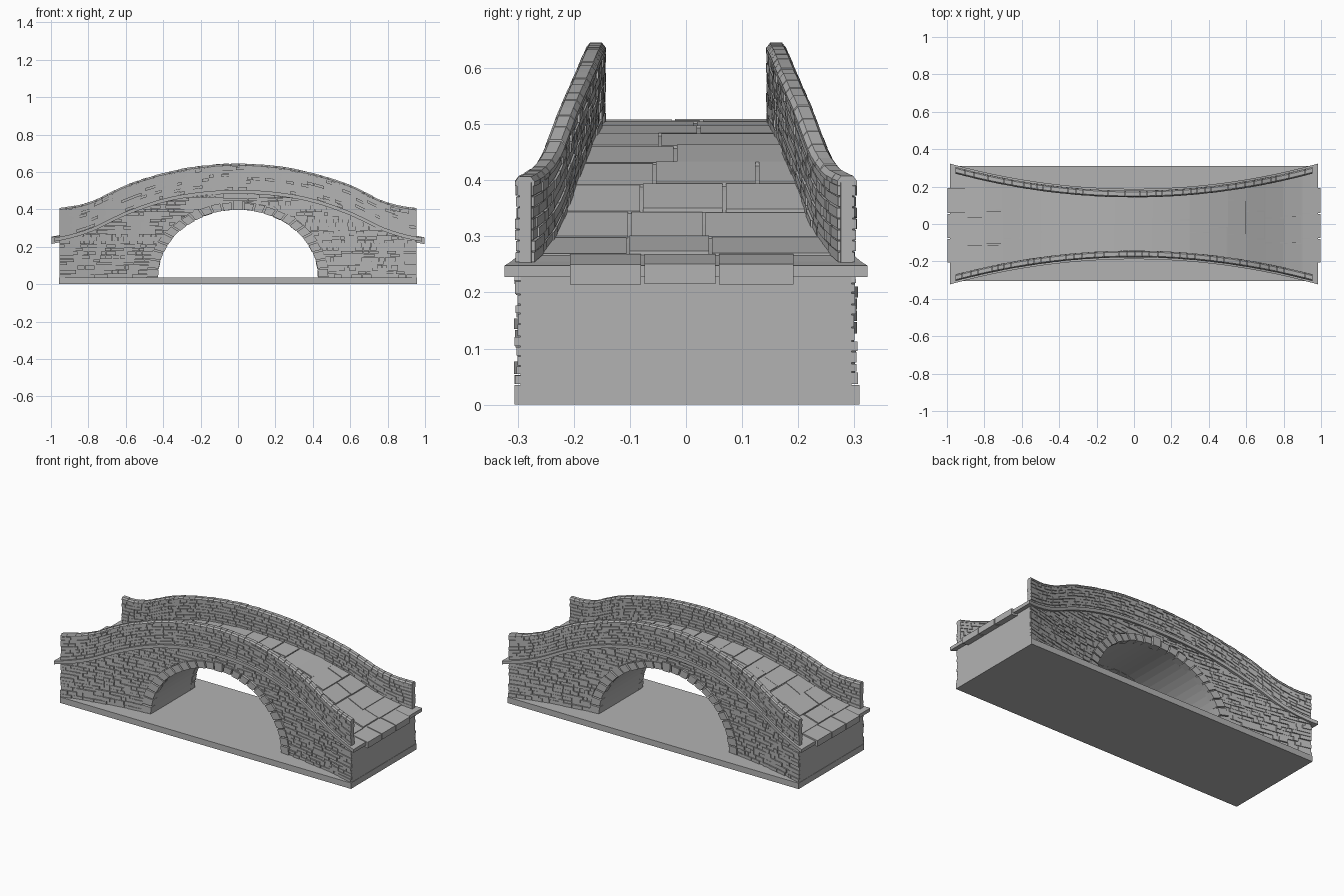
import bpy, bmesh, math, random

if "Cube" in bpy.data.objects:
    bpy.data.objects.remove(bpy.data.objects["Cube"])
random.seed(7)
R = random.uniform

stone_mat = bpy.data.materials.new("grey stone")
stone_mat.diffuse_color = (0.45, 0.45, 0.45, 1)
stone_mat.use_nodes = True
stone_mat.node_tree.nodes["Principled BSDF"].inputs["Base Color"].default_value = stone_mat.diffuse_color

END = 0.955                      # wall ends in x
BASE = 0.035                     # top of base plate
DECK = [.503, .493, .457, .388, .295, .246]      # heights at |x| = 0, .2 ... 1
TOP = [.645, .633, .594, .53, .437, .404]


def curve(tab, x):
    """Smooth symmetric height curve through a small table."""
    t = min(abs(x), 0.9999) / 0.2
    i = int(t)
    t -= i
    p0, p1, p2 = tab[abs(i - 1)], tab[i], tab[i + 1]
    p3 = tab[i + 2] if i + 2 < len(tab) else p2
    return p1 + .5 * t * (p2 - p0 + t * (2*p0 - 5*p1 + 4*p2 - p3 + t * (3*(p1 - p2) + p3 - p0)))


def deck(x): return curve(DECK, x)
def top(x): return curve(TOP, x)
def width(x): return 0.174 + 0.127 * (x / END) ** 2


def finish(bm, name):
    bmesh.ops.remove_doubles(bm, verts=bm.verts, dist=1e-6) if name == "base_plate" else None
    bmesh.ops.recalc_face_normals(bm, faces=bm.faces)
    me = bpy.data.meshes.new(name)
    bm.to_mesh(me)
    bm.free()
    me.materials.append(stone_mat)
    ob = bpy.data.objects.new(name, me)
    bpy.context.collection.objects.link(ob)
    return ob


def loft(bm, rings):
    """Closed tube through equal-sized rings, capped at both ends."""
    vs = [[bm.verts.new(p) for p in r] for r in rings]
    n = len(vs[0])
    for a, b in zip(vs, vs[1:]):
        for i in range(n):
            j = (i + 1) % n
            bm.faces.new((a[i], a[j], b[j], b[i]))
    bm.faces.new(vs[0])
    bm.faces.new(vs[-1])


def block(bm, quad, side, a, b):
    """Stone with an (x, z) outline, lying between offsets a and b from the curved wall line."""
    pts = []
    for p in quad:
        if not pts or math.dist(p, pts[-1]) > 1e-4:
            pts.append(p)
    if math.dist(pts[0], pts[-1]) < 1e-4:
        pts.pop()
    if len(pts) > 2:
        loft(bm, [[(x, side * (width(x) + o), z) for x, z in pts] for o in (a, b)])


def joints(x0, x1, lo, hi):
    """Random stone joints along a course."""
    xs = [x0]
    while x1 - xs[-1] > hi * 1.3:
        xs.append(xs[-1] + R(lo, hi))
    return xs + [x1]


def span(a, b, n): return [a + (b - a) * i / n for i in range(n + 1)]


# base plate
bm = bmesh.new()
loft(bm, [[(x, -.306, 0), (x, .309, 0), (x, .309, BASE), (x, -.306, BASE)] for x in (-.957, .957)])
finish(bm, "base_plate")

# solid core with the arched opening
A, B = 0.43, 0.365               # intrados
A2, B2 = 0.485, 0.402            # extrados
xs = span(-END, -A, 14)[:-1] + [-A * math.cos(math.pi * i / 32) for i in range(33)] + span(A, END, 14)[1:]
rings = []
for x in xs:
    bot = BASE - .005 + B * math.sqrt(max(0, 1 - (x / A) ** 2)) + .005
    w, t = width(x) - .006, deck(x) - .015
    rings.append([(x, -w, bot), (x, w, bot), (x, w, t), (x, -w, t)])
bm = bmesh.new()
loft(bm, rings)
finish(bm, "bridge_core")

# voussoirs round both arch mouths
bm = bmesh.new()
N = 25
for side in (-1, 1):
    for i in range(N):
        key = i == N // 2
        g = .0 if key else .012
        t0, t1 = (math.pi * (i + g) / N + .008), (math.pi * (i + 1 - g) / N - .008)
        d, e = R(0, .004), (.012 if key else R(-.003, .004))
        quad = [((A - d) * math.cos(t0), BASE + (B - d) * math.sin(t0)),
                ((A2 + e) * math.cos(t0), BASE + (B2 + e) * math.sin(t0)),
                ((A2 + e) * math.cos(t1), BASE + (B2 + e) * math.sin(t1)),
                ((A - d) * math.cos(t1), BASE + (B - d) * math.sin(t1))]
        block(bm, quad, side, -.03, R(.007, .011) + (.004 if key else 0))
finish(bm, "arch_stones")


# limits of a spandrel course at height z
def arch_x(z):
    k = (z - BASE) / (B2 + .002)
    return A2 * math.sqrt(1 - k * k) if k < 1 else 0


def deck_x(z):
    lo, hi = 0, END
    if deck(END) - .018 > z:
        return END
    for _ in range(30):
        m = (lo + hi) / 2
        lo, hi = (m, hi) if deck(m) - .018 > z else (lo, m)
    return lo


# spandrel walls in level courses of rubble
bm = bmesh.new()
for side in (-1, 1):
    for half in (-1, 1):
        z = BASE + .001
        while z < .482:
            z1 = min(z + R(.015, .024), .485)
            za, zb = z + .001, z1 - .001
            la, lb, ha, hb = arch_x(za), arch_x(zb), deck_x(za), deck_x(zb)
            js = joints(min(la, lb), max(ha, hb) + R(0, .003), .022, .062)
            for x0, x1 in zip(js, js[1:]):
                x0, x1 = x0 + .001, x1 - .001
                cl = lambda x, l, h: max(l, min(h, x))
                quad = [(cl(x0, la, ha), za), (cl(x1, la, ha), za),
                        (cl(x1, lb, hb), zb), (cl(x0, lb, hb), zb)]
                if max(p[0] for p in quad) - min(p[0] for p in quad) > .004:
                    block(bm, [(half * x, zz) for x, zz in quad], side, -.028, R(-.002, .006))
            z = z1
finish(bm, "spandrel_stones")

# deck ribbon, projecting as a thin ledge on both faces
bm = bmesh.new()
rings = []
for x in span(-.985, .985, 48):
    w, t = width(x) + .014, deck(x)
    rings.append([(x, -w, t - .02), (x, w, t - .02), (x, w, t), (x, -w, t)])
loft(bm, rings)
finish(bm, "deck_ledge")

# paving slabs
bm = bmesh.new()
rows = span(-1, 1, 20)
for i, (r0, r1) in enumerate(zip(rows, rows[1:])):
    end = i in (0, 19)
    lim = .2 if end else max(width(r0), width(r1)) - .026
    ys = joints(-lim, lim, .12, .19) if not end else [-.21, -.077, .056, .195]
    for y0, y1 in zip(ys, ys[1:]):
        xa, xb = r0 + .002, r1 - .002 + (0 if end else R(-.006, .004))
        lift, th = R(.003, .008), (.036 if end else .018)
        ring = []
        for x, y in ((xa, y0 + .003), (xb, y0 + .003), (xb, y1 - .003), (xa, y1 - .003)):
            m = width(x) - .024
            ring.append((x, max(-m, min(m, y)), deck(x) + lift))
        loft(bm, [ring, [(x, y, z - th) for x, y, z in ring]])
finish(bm, "paving_slabs")

# parapets: core, rubble on both faces, coping stones
core, rubble, coping = bmesh.new(), bmesh.new(), bmesh.new()
COURSES = 7
for side in (-1, 1):
    rings = []
    for x in span(-END, END, 60):
        a, b = side * (width(x) - .025), side * (width(x) - .004)
        z0, z1 = deck(x) - .01, top(x) - .012
        rings.append([(x, a, z0), (x, b, z0), (x, b, z1), (x, a, z1)])
    loft(core, rings)
    for face in (0, 1):
        for c in range(COURSES):
            def h(x, k):
                lo, hi = deck(x), top(x) - .017
                return lo + (hi - lo) * k / COURSES
            js = joints(-END, END, .022, .058)
            for x0, x1 in zip(js, js[1:]):
                x0, x1 = x0 + .001, x1 - .001
                quad = [(x0, h(x0, c + .06)), (x1, h(x1, c + .06)),
                        (x1, h(x1, c + .94)), (x0, h(x0, c + .94))]
                if face:
                    block(rubble, quad, side, -.014, R(-.001, .005))
                else:
                    block(rubble, quad, side, -.028 - R(0, .004), -.016)
    js = joints(-END, END, .03, .05)
    for x0, x1 in zip(js, js[1:]):
        up = R(-.002, .001)
        rings = []
        for x in (x0 + .001, x1 - .001):
            w, t = width(x), top(x) + up
            prof = [(-.031, t - .017), (.004, t - .017), (.004, t - .009),
                    (-.003, t), (-.024, t), (-.031, t - .009)]
            rings.append([(x, side * (w + o), z) for o, z in prof])
        loft(coping, rings)
finish(core, "parapet_core")
finish(rubble, "parapet_stones")
finish(coping, "parapet_coping")
